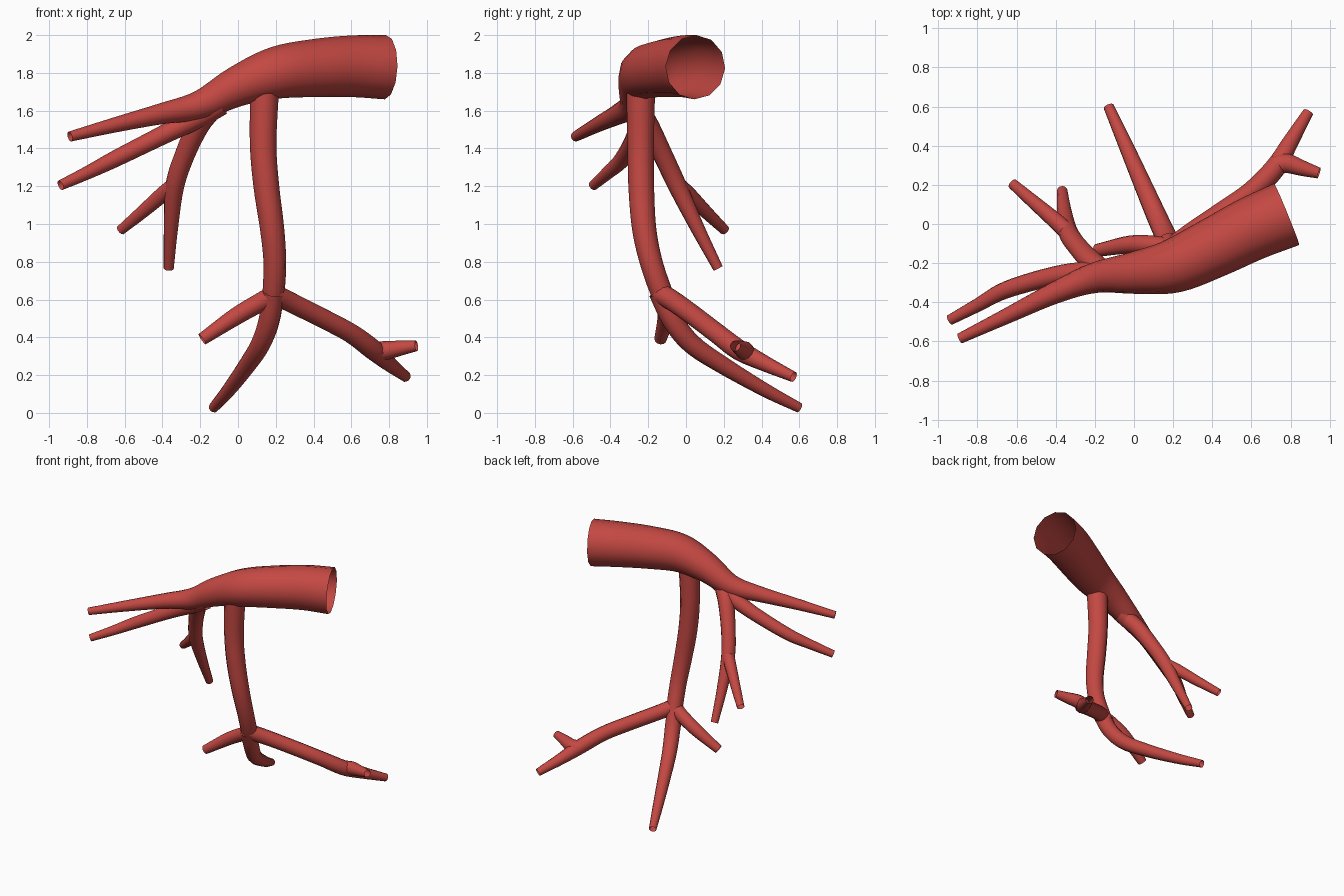
import bpy, bmesh, math
from mathutils import Vector

SIDES = 12

red = bpy.data.materials.new("vessel red")
red.diffuse_color = (0.55, 0.065, 0.055, 1)


def spline(pts, steps):
    """Catmull-Rom through (x, y, z, radius) points."""
    p = [Vector(q) for q in pts]
    p = [2 * p[0] - p[1]] + p + [2 * p[-1] - p[-2]]
    out = []
    for i in range(1, len(p) - 2):
        a, b, c, d = p[i - 1:i + 3]
        for s in range(steps):
            t = s / steps
            out.append(0.5 * (2 * b + (c - a) * t + (2 * a - 5 * b + 4 * c - d) * t * t
                              + (3 * b - a - 3 * c + d) * t ** 3))
    return out + [p[-2]]


def vessel(name, pts, steps=5):
    """Open tapered tube swept along the smoothed path."""
    path = spline(pts, steps)
    pos = [q.to_3d() for q in path]
    bm = bmesh.new()
    rings, side = [], None
    for i, q in enumerate(path):
        tan = (pos[min(i + 1, len(pos) - 1)] - pos[max(i - 1, 0)]).normalized()
        if side is None:
            side = tan.orthogonal()
        side = (side - tan * side.dot(tan)).normalized()
        up = tan.cross(side)
        rings.append([bm.verts.new(pos[i] + q[3] * (side * math.cos(a) + up * math.sin(a)))
                      for a in (2 * math.pi * (k + 0.5) / SIDES for k in range(SIDES))])
    for r0, r1 in zip(rings, rings[1:]):
        for k in range(SIDES):
            n = (k + 1) % SIDES
            bm.faces.new((r0[k], r0[n], r1[n], r1[k])).smooth = True
    me = bpy.data.meshes.new(name)
    bm.to_mesh(me)
    bm.free()
    me.materials.append(red)
    bpy.context.collection.objects.link(bpy.data.objects.new(name, me))


# Main trunk, thinning into the upper side branch
vessel("main_trunk", [
    (0.78, 0.05, 1.83, 0.17), (0.6, -0.025, 1.835, 0.163), (0.4, -0.125, 1.825, 0.153),
    (0.2, -0.215, 1.80, 0.138), (0.0, -0.25, 1.73, 0.108), (-0.2, -0.275, 1.63, 0.078),
    (-0.4, -0.35, 1.585, 0.056), (-0.65, -0.47, 1.525, 0.04), (-0.89, -0.585, 1.463, 0.027)])

# Lower side branch
vessel("lower_side_branch", [
    (-0.09, -0.265, 1.635, 0.06), (-0.22, -0.25, 1.56, 0.058), (-0.4, -0.265, 1.47, 0.05),
    (-0.65, -0.335, 1.345, 0.044), (-0.8, -0.415, 1.27, 0.035), (-0.94, -0.49, 1.205, 0.027)])

# Rear hanging branch and its fork
vessel("rear_branch", [
    (-0.15, -0.25, 1.60, 0.06), (-0.21, -0.2, 1.52, 0.058), (-0.28, -0.125, 1.37, 0.053),
    (-0.335, -0.045, 1.2, 0.05), (-0.355, 0.06, 0.98, 0.038), (-0.367, 0.17, 0.765, 0.027)])
vessel("rear_branch_fork", [
    (-0.33, -0.05, 1.21, 0.045), (-0.4, 0.015, 1.155, 0.042),
    (-0.51, 0.11, 1.06, 0.035), (-0.62, 0.205, 0.968, 0.027)])

# Descending vessel
vessel("descending_vessel", [
    (0.14, -0.24, 1.70, 0.076), (0.133, -0.24, 1.42, 0.07), (0.15, -0.237, 1.2, 0.068),
    (0.18, -0.222, 0.98, 0.064), (0.195, -0.185, 0.8, 0.06), (0.188, -0.13, 0.64, 0.058),
    (0.175, -0.09, 0.56, 0.05)])

# Three lower branches
vessel("lower_left_branch", [
    (0.19, -0.13, 0.62, 0.055), (0.1, -0.11, 0.575, 0.05),
    (-0.02, -0.105, 0.505, 0.046), (-0.19, -0.135, 0.39, 0.033)])
vessel("lower_back_branch", [
    (0.188, -0.14, 0.64, 0.058), (0.165, -0.07, 0.49, 0.056), (0.12, 0.03, 0.365, 0.053),
    (0.05, 0.19, 0.255, 0.047), (-0.05, 0.42, 0.12, 0.037), (-0.13, 0.6, 0.027, 0.027)])
vessel("lower_right_branch", [
    (0.19, -0.13, 0.63, 0.056), (0.29, -0.05, 0.58, 0.054), (0.45, 0.06, 0.5, 0.053),
    (0.6, 0.165, 0.42, 0.053), (0.72, 0.285, 0.33, 0.054), (0.8, 0.42, 0.26, 0.042),
    (0.89, 0.57, 0.19, 0.028)])
vessel("lower_right_fork", [
    (0.72, 0.3, 0.325, 0.052), (0.78, 0.31, 0.33, 0.05),
    (0.86, 0.285, 0.343, 0.04), (0.945, 0.26, 0.355, 0.028)])
